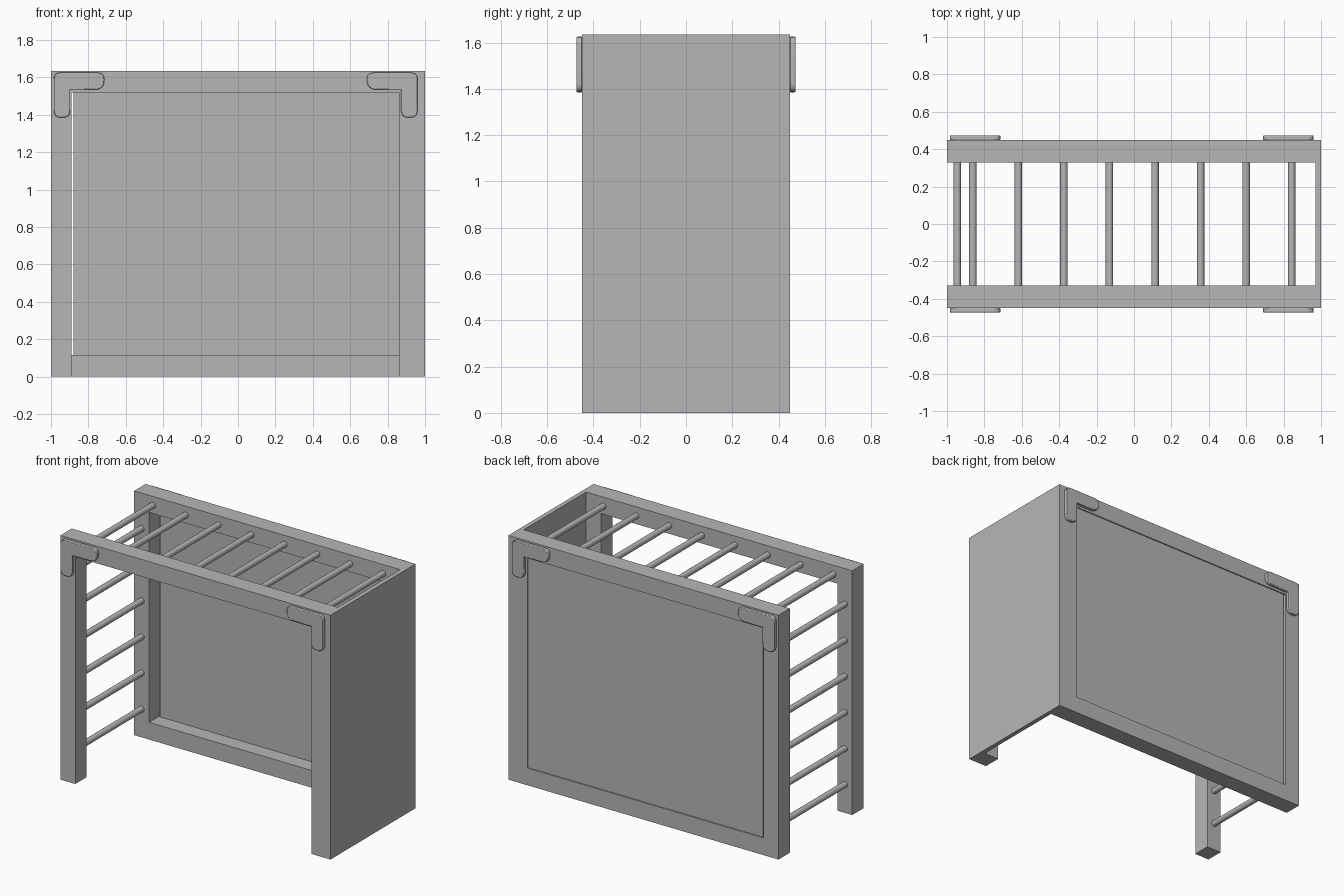
import bpy, bmesh, math
from mathutils import Vector

cube = bpy.data.objects.get("Cube")
if cube:
    bpy.data.objects.remove(cube, do_unlink=True)

grey = bpy.data.materials.new("plain grey")
grey.use_nodes = True
colour = (0.47, 0.47, 0.47, 1)
grey.diffuse_color = colour
grey.node_tree.nodes["Principled BSDF"].inputs["Base Color"].default_value = colour


def finish(name, bm):
    bmesh.ops.recalc_face_normals(bm, faces=bm.faces)
    mesh = bpy.data.meshes.new(name)
    bm.to_mesh(mesh)
    bm.free()
    mesh.materials.append(grey)
    obj = bpy.data.objects.new(name, mesh)
    bpy.context.collection.objects.link(obj)
    return obj


def box(name, low, high):
    low, high = Vector(low), Vector(high)
    bm = bmesh.new()
    bmesh.ops.create_cube(bm, size=1)
    bmesh.ops.scale(bm, vec=high - low, verts=bm.verts)
    bmesh.ops.translate(bm, vec=(low + high) / 2, verts=bm.verts)
    return finish(name, bm)


def rung(name, x, z):
    bpy.ops.mesh.primitive_cylinder_add(vertices=24, radius=0.02, depth=0.68,
                                        location=(x, 0, z), rotation=(math.pi / 2, 0, 0))
    obj = bpy.context.object
    obj.name = name
    obj.data.materials.append(grey)
    bpy.ops.object.shade_smooth_by_angle()


def rounded(corners, steps=6):
    """Outline with every corner (x, z, radius) softened by a curve."""
    points = []
    for i, (x, z, r) in enumerate(corners):
        p = Vector((x, z))
        if r == 0:
            points.append(p)
            continue
        before = Vector(corners[i - 1][:2])
        after = Vector(corners[(i + 1) % len(corners)][:2])
        a = p + (before - p).normalized() * r
        b = p + (after - p).normalized() * r
        for s in range(steps + 1):
            t = s / steps
            points.append(a * (1 - t) ** 2 + p * 2 * t * (1 - t) + b * t * t)
    return points


def bracket(name, outer_x, inward, side):
    corners = [(0, 1.625, 0.035), (0.27, 1.625, 0.035), (0.27, 1.535, 0.05),
               (0.088, 1.535, 0), (0.088, 1.385, 0.04), (0, 1.385, 0.04)]
    bm = bmesh.new()
    verts = [bm.verts.new((outer_x + inward * p.x, side * 0.448, p.y)) for p in rounded(corners)]
    face = bm.faces.new(verts)
    out = bmesh.ops.extrude_face_region(bm, geom=[face])["geom"]
    bmesh.ops.translate(bm, vec=(0, side * 0.025, 0),
                        verts=[v for v in out if isinstance(v, bmesh.types.BMVert)])
    obj = finish(name, bm)
    bevel = obj.modifiers.new("soft edge", "BEVEL")
    bevel.width = 0.004
    bevel.segments = 2
    bevel.limit_method = "ANGLE"
    bevel.angle_limit = math.radians(50)
    bpy.context.view_layer.objects.active = obj
    obj.select_set(True)
    bpy.ops.object.shade_smooth_by_angle()
    obj.select_set(False)


# Frame posts, top rails and corner brackets, front and back
left, right, top = -0.89, 0.86, 1.635
for side, label in ((-1, "front"), (1, "back")):
    y0, y1 = sorted((side * 0.33, side * 0.45))
    box(label + "_open_end_post", (-1, y0, 0), (left, y1, top))
    box(label + "_closed_end_post", (right, y0, 0), (0.97, y1, top))
    box(label + "_top_rail", (left, y0, 1.52), (right, y1, top))
    bpy.ops.object.select_all(action="DESELECT")
    bracket(label + "_open_end_bracket", -0.985, 1, side)
    bracket(label + "_closed_end_bracket", 0.96, -1, side)

# Back wall and solid end
box("back_bottom_rail", (left, 0.33, 0), (right, 0.45, 0.115))
box("back_panel", (-0.88, 0.432, 0.115), (right, 0.442, 1.52))
box("end_panel", (0.97, -0.45, 0), (1, 0.45, top))

# Overhead rungs and end ladder
for i in range(8):
    rung(f"overhead_rung_{i + 1}", -0.862 + i * 0.2436, 1.575)
for i in range(6):
    rung(f"ladder_rung_{i + 1}", -0.945, 0.19 + i * 0.2415)
